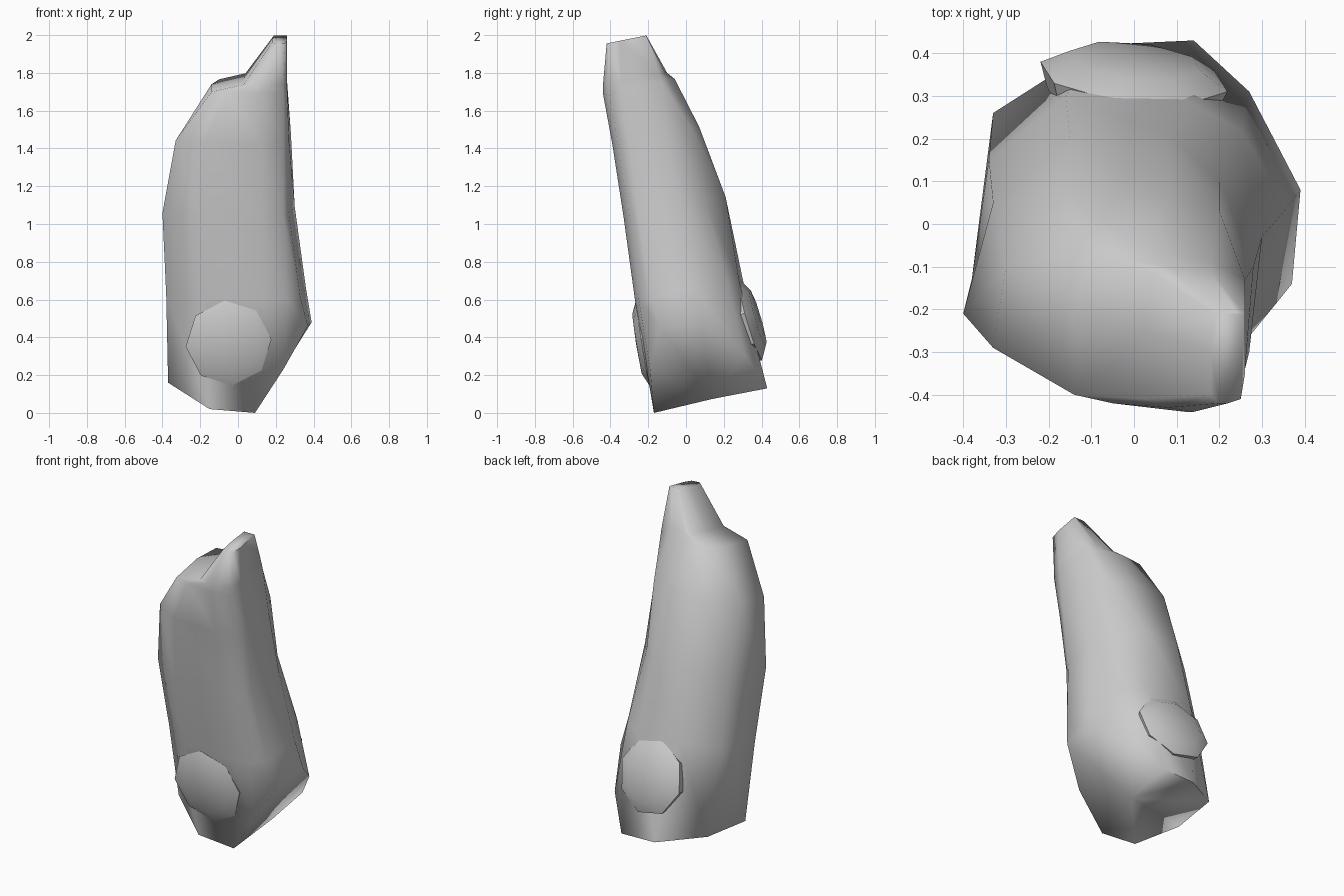
import bpy
import bmesh
import math
from mathutils import Vector

# Remove the default cube only
default_cube = bpy.data.objects.get("Cube")
if default_cube:
    bpy.data.objects.remove(default_cube, do_unlink=True)

# One plain grey for every part
grey = bpy.data.materials.new("plain_grey")
grey.use_nodes = True
GREY_VALUE = (0.6, 0.6, 0.6, 1.0)
grey.diffuse_color = GREY_VALUE
grey.node_tree.nodes["Principled BSDF"].inputs["Base Color"].default_value = GREY_VALUE


def finish(bm, name, angle):
    """Turn a bmesh into a named, smooth-shaded grey object."""
    bmesh.ops.recalc_face_normals(bm, faces=bm.faces[:])
    mesh = bpy.data.meshes.new(name)
    bm.to_mesh(mesh)
    bm.free()
    mesh.materials.append(grey)
    obj = bpy.data.objects.new(name, mesh)
    bpy.context.collection.objects.link(obj)
    bpy.ops.object.select_all(action="DESELECT")
    obj.select_set(True)
    bpy.context.view_layer.objects.active = obj
    bpy.ops.object.shade_smooth_by_angle(angle=math.radians(angle))
    return obj


def tilted_ring(outline, height, slope=0.2):
    """Outline in hundredths, lying on a plane that rises towards the back."""
    return [Vector((x / 100, y / 100, height + slope * y / 100)) for x, y in outline]


# Limb body: seven rings, each running front, -x side, back, +x side
base_ring = [Vector(p) / 100 for p in (
    (9, -17, 0), (-15, -17, 2), (-37, -5, 16), (-33, 26, 17), (-8, 42, 13),
    (14, 43, 13), (27, 31, 31), (39, 8, 48), (37, -14, 46), (24, -19, 23))]
lower = [(14, -27), (-18, -26), (-38, -13), (-34, 15), (-16, 30),
         (14, 28), (25, 22), (36, 4), (33, -19), (26, -25)]
middle = [(12, -33), (-20, -33), (-40, -21), (-33, 5), (-15, 20),
          (8, 21), (20, 10), (30, -3), (27, -25), (24, -30)]
shoulder = [(12, -39), (-18, -37), (-33, -29), (-30, -10), (-16, 7),
            (8, 7), (20, 3), (28, -10), (27, -30), (24, -36)]
neck = [(12, -44), (-5, -42), (-14, -40), (-14, -20), (-10, -7),
        (3, -6), (18, -9), (26, -13), (26, -34), (24, -41)]
notch = [(14, -44), (8, -43), (3, -41), (3, -25), (4, -11),
         (8, -10), (18, -11), (26, -14), (26, -34), (24, -41)]
tip = [(22, -42), (20, -42), (18, -40), (18, -30), (19, -21),
       (21, -21), (24, -21), (26, -21), (26, -35), (25, -41)]

rings = [base_ring,
         tilted_ring(lower, 0.65),
         tilted_ring(middle, 1.1),
         tilted_ring(shoulder, 1.5),
         tilted_ring(neck, 1.78),
         tilted_ring(notch, 1.82),
         tilted_ring(tip, 2.04)]


def build_limb():
    bm = bmesh.new()
    loops = [[bm.verts.new(p) for p in ring] for ring in rings]
    count = len(base_ring)
    # Skin between neighbouring rings
    for below, above in zip(loops, loops[1:]):
        for i in range(count):
            j = (i + 1) % count
            bm.faces.new((below[i], below[j], above[j], above[i]))
    # Flat cap on the tip, fan under the base
    bm.faces.new(loops[-1])
    centre = bm.verts.new((0.135, 0.14, 0.074))
    for i in range(count):
        bm.faces.new((loops[0][(i + 1) % count], loops[0][i], centre))
    return finish(bm, "limb_body", 85)


def build_joint_pad(name, centre, normal, radius, turn, bulge, depth):
    """Eight-sided pad with a shallow dome, sunk into the limb."""
    bm = bmesh.new()
    normal = Vector(normal).normalized()
    side = normal.cross(Vector((0, 0, 1))).normalized()
    up = side.cross(normal)
    centre = Vector(centre)
    sides = 8

    def loop(scale, offset):
        verts = []
        for i in range(sides):
            a = math.tau * i / sides + math.radians(turn)
            spoke = side * math.cos(a) + up * math.sin(a)
            verts.append(bm.verts.new(centre + spoke * radius * scale + normal * offset))
        return verts

    buried = loop(0.9, -depth)
    rim = loop(1.0, 0.0)
    crown = loop(0.7, bulge * 0.85)
    apex = bm.verts.new(centre + normal * bulge)
    for inner, outer in ((buried, rim), (rim, crown)):
        for i in range(sides):
            j = (i + 1) % sides
            bm.faces.new((inner[i], inner[j], outer[j], outer[i]))
    for i in range(sides):
        bm.faces.new((crown[i], crown[(i + 1) % sides], apex))
    bm.faces.new(buried[::-1])
    return finish(bm, name, 40)


build_limb()
build_joint_pad("front_joint_pad", (-0.05, -0.23, 0.37), (-0.02, -1, -0.16),
                0.228, -5, 0.035, 0.06)
build_joint_pad("back_joint_pad", (0, 0.345, 0.49), (0.11, 1, 0.29),
                0.225, 10, 0.045, 0.06)
